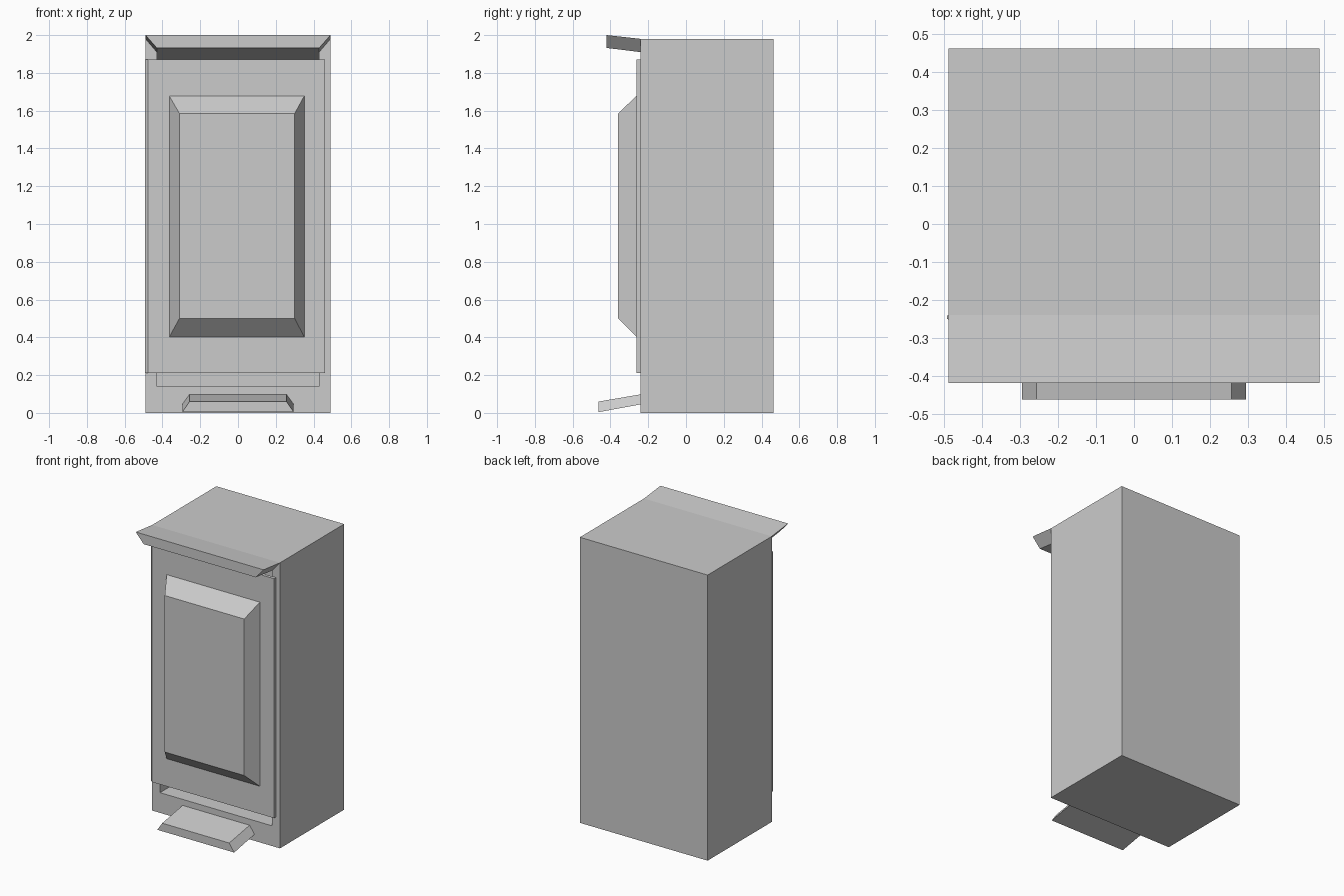
import bpy, bmesh

if "Cube" in bpy.data.objects:
    bpy.data.objects.remove(bpy.data.objects["Cube"])


def loft(name, ring_a, ring_b):
    """Solid between two matching rings of points, capped at both ends."""
    bm = bmesh.new()
    a = [bm.verts.new(p) for p in ring_a]
    b = [bm.verts.new(p) for p in ring_b]
    n = len(a)
    bm.faces.new(a)
    bm.faces.new(b)
    for i in range(n):
        j = (i + 1) % n
        bm.faces.new((a[i], a[j], b[j], b[i]))
    bmesh.ops.recalc_face_normals(bm, faces=bm.faces)
    mesh = bpy.data.meshes.new(name)
    bm.to_mesh(mesh)
    bm.free()
    obj = bpy.data.objects.new(name, mesh)
    bpy.context.collection.objects.link(obj)
    return obj


def rect(x0, x1, z0, z1, y):
    return [(x0, y, z0), (x1, y, z0), (x1, y, z1), (x0, y, z1)]


def trapezoid(bottom, top, z0, z1, y):
    """Symmetric section given by its half widths."""
    return [(-bottom, y, z0), (bottom, y, z0), (top, y, z1), (-top, y, z1)]


FRONT, BACK = -0.24, 0.463

# Cabinet body with the opening behind the door
body = loft("cabinet_body", rect(-0.49, 0.49, 0, 1.98, FRONT),
            rect(-0.49, 0.49, 0, 1.98, BACK))
cutter = loft("opening_cutter", rect(-0.43, 0.43, 0.14, 1.917, -0.30),
              rect(-0.43, 0.43, 0.14, 1.87, 0.13))
cutter.hide_render = True
cutter.hide_set(True)
cut = body.modifiers.new("opening", 'BOOLEAN')
cut.operation = 'DIFFERENCE'
cut.solver = 'EXACT'
cut.object = cutter

# Flared lip at the top, rising towards the front
loft("top_lip", trapezoid(0.43, 0.49, 1.91, 1.98, FRONT),
     trapezoid(0.43, 0.49, 1.932, 2.0, -0.42))

# Sloping step at the bottom
loft("front_step", trapezoid(0.295, 0.257, 0.045, 0.098, FRONT),
     trapezoid(0.295, 0.257, 0.004, 0.06, -0.463))

# Thin door with a chamfered hinge edge
door = [(-0.493, -0.241), (-0.493, -0.25), (-0.476, -0.262),
        (0.46, -0.262), (0.46, -0.241)]
loft("door", [(x, y, 0.21) for x, y in door],
     [(x, y, 1.87) for x, y in door])

# Raised door panel with bevelled sides
loft("door_panel", rect(-0.365, 0.352, 0.40, 1.68, -0.26),
     rect(-0.31, 0.30, 0.50, 1.585, -0.36))
